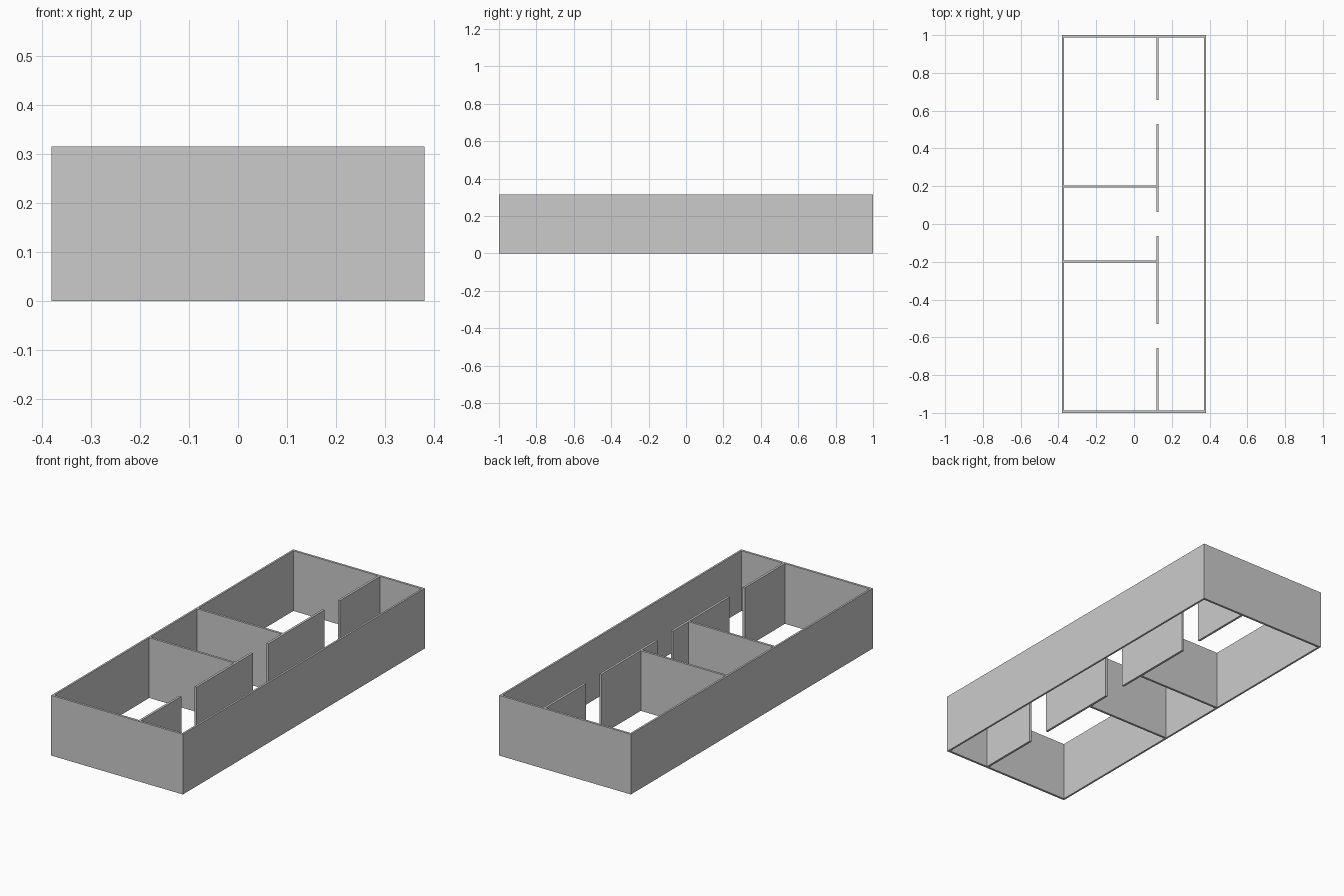
import bpy, bmesh

if "Cube" in bpy.data.objects:
    bpy.data.objects.remove(bpy.data.objects["Cube"])

X, Y, H, T = 0.381, 1.0, 0.315, 0.012   # half width, half length, height, thickness
PX = 0.125                              # corridor wall centre


def prism(name, outer, inner=None):
    """Extrude a plan outline (optionally a ring) from the floor to full height."""
    bm = bmesh.new()
    loops = []
    for pts in (outer, inner):
        if pts:
            loops.append([[bm.verts.new((x, y, z)) for x, y in pts] for z in (0, H)])
    for lo, hi in loops:
        for i in range(len(lo)):
            j = (i + 1) % len(lo)
            bm.faces.new((lo[i], lo[j], hi[j], hi[i]))
    for k in (0, 1):
        if inner:
            a, b = loops[0][k], loops[1][k]
            for i in range(len(a)):
                j = (i + 1) % len(a)
                bm.faces.new((a[i], a[j], b[j], b[i]))
        else:
            bm.faces.new(loops[0][k])
    bmesh.ops.recalc_face_normals(bm, faces=bm.faces)
    mesh = bpy.data.meshes.new(name)
    bm.to_mesh(mesh)
    bm.free()
    ob = bpy.data.objects.new(name, mesh)
    bpy.context.collection.objects.link(ob)


def rect(x0, x1, y0, y1):
    return [(x0, y0), (x1, y0), (x1, y1), (x0, y1)]


# Outer shell
prism("outer_walls", rect(-X, X, -Y, Y), rect(-X + 0.01, X - 0.01, -Y + T, Y - T))

# Corridor wall and room dividers, mirrored front to back
for side, s in (("back", 1), ("front", -1)):
    def wall(name, x0, x1, a, b):
        prism(f"{side}_{name}", rect(x0, x1, *sorted((s * a, s * b))))
    wall("corridor_end_wall", PX - T / 2, PX + T / 2, 0.656, Y - T)
    wall("corridor_mid_wall", PX - T / 2, PX + T / 2, 0.064, 0.529)
    wall("room_divider", -X + 0.01, PX - T / 2, 0.198 - T / 2, 0.198 + T / 2)
